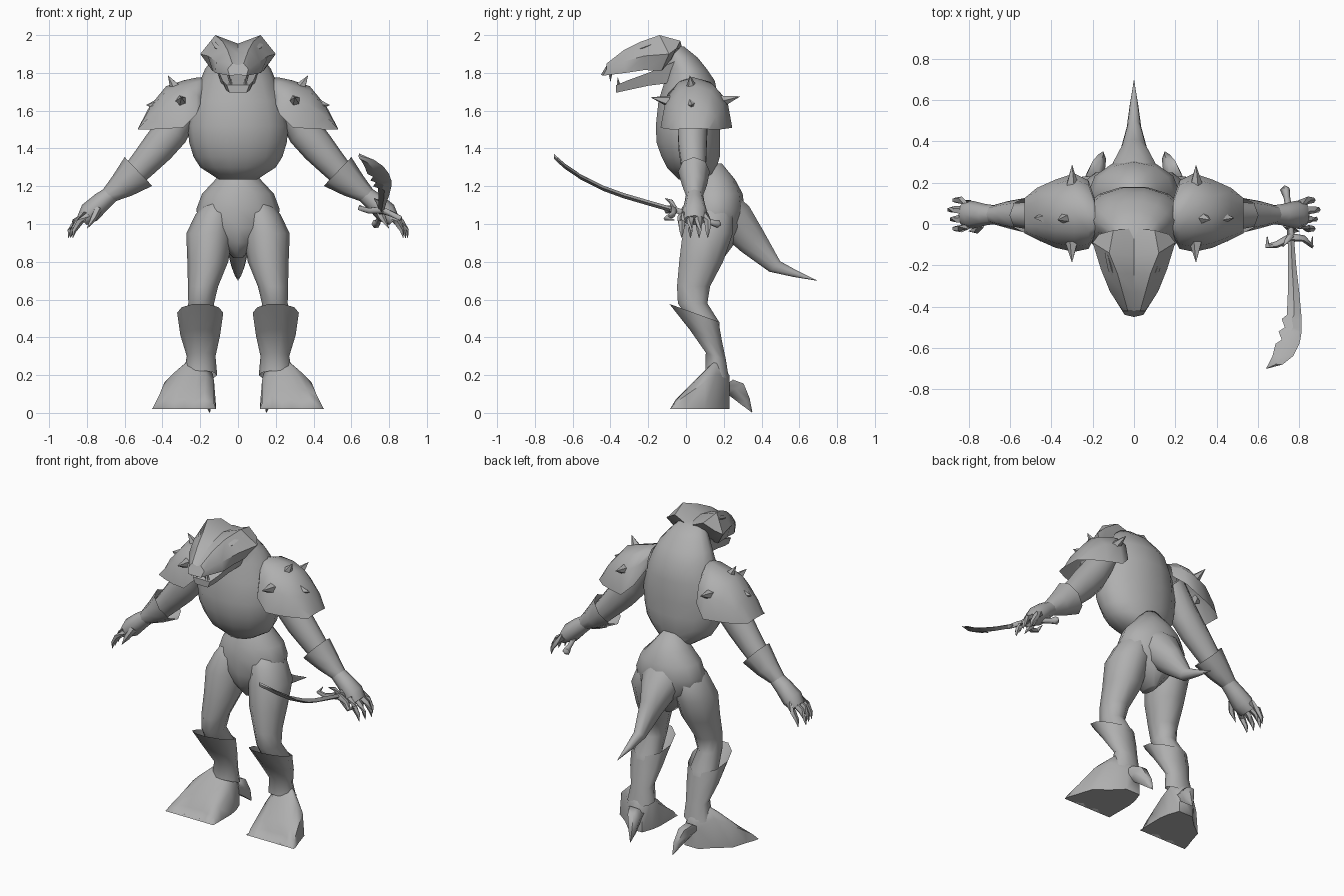
import bpy, bmesh, math
from mathutils import Vector

grey = bpy.data.materials.new("plain_grey")
grey.diffuse_color = (0.43, 0.43, 0.43, 1)


def loft(name, rings, closed=True, caps=True, angle=60):
    """Skin a list of equal-length point rings."""
    bm = bmesh.new()
    rows = [[bm.verts.new(p) for p in r] for r in rings]
    n = len(rows[0])
    for a, b in zip(rows, rows[1:]):
        for i in range(n if closed else n - 1):
            j = (i + 1) % n
            bm.faces.new((a[i], a[j], b[j], b[i]))
    if caps:
        bm.faces.new(rows[0])
        bm.faces.new(rows[-1])
    bmesh.ops.remove_doubles(bm, verts=bm.verts, dist=0.0005)
    bmesh.ops.recalc_face_normals(bm, faces=bm.faces)
    me = bpy.data.meshes.new(name)
    bm.to_mesh(me)
    bm.free()
    me.materials.append(grey)
    ob = bpy.data.objects.new(name, me)
    bpy.context.collection.objects.link(ob)
    bpy.ops.object.select_all(action='DESELECT')
    ob.select_set(True)
    bpy.context.view_layer.objects.active = ob
    bpy.ops.object.shade_smooth_by_angle(angle=math.radians(angle))
    return ob


def oval(c, u, v, n):
    return [Vector(c) + u * math.cos(t) + v * math.sin(t)
            for t in (2 * math.pi * i / n for i in range(n))]


def tube(name, data, s=1, U=(1, 0, 0), V=(0, 1, 0), n=10, caps=True):
    """Rings (x, y, z, half_u, half_v) in a fixed plane; s mirrors x."""
    U, V = Vector((U[0] * s, U[1], U[2])), Vector((V[0] * s, V[1], V[2]))
    return loft(name, [oval((x * s, y, z), U * a, V * b, n)
                       for x, y, z, a, b in data], caps=caps)


def horn(name, pts, s=1, n=6):
    """Round tube along a path of (x, y, z, radius)."""
    P = [Vector((p[0] * s, p[1], p[2])) for p in pts]
    rings = []
    for i, p in enumerate(P):
        d = (P[min(i + 1, len(P) - 1)] - P[max(i - 1, 0)]).normalized()
        ref = Vector((0, 0, 1)) if abs(d.z) < 0.75 else Vector((0, 1, 0))
        u = d.cross(ref).normalized()
        r = max(pts[i][3], 0.001)
        rings.append(oval(p, u * r, d.cross(u) * r, n))
    return loft(name, rings)


# Torso and neck
tube("torso", [(0, .06, 1.235, .10, .10), (0, .03, 1.30, .20, .135),
               (0, .025, 1.355, .235, .158), (0, .012, 1.43, .258, .172),
               (0, .01, 1.52, .268, .174), (0, .015, 1.65, .245, .165),
               (0, .02, 1.76, .20, .135), (0, .005, 1.82, .175, .108),
               (0, -.025, 1.88, .13, .09), (0, -.06, 1.94, .08, .05)], n=14)

# Hips and flattened tail
tube("hips", [(0, .14, 1.32, .05, .05), (0, .15, 1.235, .12, .11),
              (0, .155, 1.16, .19, .145), (0, .155, 1.08, .22, .155),
              (0, .145, .98, .21, .145), (0, .14, .90, .10, .12),
              (0, .14, .82, .025, .06)], n=12)
tube("tail", [(0, .16, 1.1, .16, .12), (0, .26, 1.02, .12, .11),
              (0, .35, .91, .068, .085), (0, .47, .775, .035, .042),
              (0, .58, .735, .02, .022), (0, .695, .70, .001, .001)],
     V=(0, .72, .69), n=10)

# Head: half cross sections from crown groove to palate, mirrored
half = [
    [(0, -.02, 1.93), (.10, -.03, 1.97), (.17, -.05, 1.93), (.12, -.08, 1.87), (0, -.08, 1.86)],
    [(0, -.15, 1.955), (.12, -.14, 2.0), (.20, -.09, 1.90), (.135, -.13, 1.81), (0, -.14, 1.83)],
    [(0, -.24, 1.935), (.08, -.24, 1.965), (.16, -.22, 1.89), (.135, -.22, 1.815), (0, -.22, 1.83)],
    [(0, -.33, 1.90), (.055, -.33, 1.92), (.115, -.33, 1.86), (.12, -.32, 1.80), (0, -.32, 1.815)],
    [(0, -.42, 1.84), (.03, -.42, 1.85), (.055, -.42, 1.82), (.045, -.44, 1.785), (0, -.45, 1.79)]]
loft("head", [h + [(-x, y, z) for x, y, z in h[3:0:-1]] for h in half], angle=35)
loft("lower_jaw", [[(-w, y, t), (w, y, t), (w * .75, y, b), (-w * .75, y, b)]
                   for y, w, b, t in ((-.06, .125, 1.75, 1.86), (-.2, .10, 1.732, 1.80),
                                      (-.31, .083, 1.708, 1.76), (-.37, .06, 1.695, 1.735))])

# Foot outline stations: y, inner x, outer x, top z
foot = [(.23, .15, .25, .2), (.16, .125, .32, .285), (.1, .115, .40, .225),
        (0, .115, .43, .125), (-.055, .115, .45, .07)]
# Pauldron arches: x, top z, bottom z, centre y, half depth
arches = [(.19, 1.775, 1.66, .03, .09), (.22, 1.775, 1.58, .045, .165),
          (.29, 1.76, 1.51, .055, .19), (.38, 1.73, 1.505, .05, .165),
          (.47, 1.62, 1.50, .05, .125), (.53, 1.505, 1.50, .04, .085)]

for s, side in ((1, "left"), (-1, "right")):
    # Teeth and brow ridges
    horn(f"lower_tooth_{side}", [(.04, -.355, 1.73, .011), (.038, -.362, 1.775, 0)], s, 4)
    horn(f"upper_tooth_{side}", [(.05, -.40, 1.80, .011), (.047, -.40, 1.755, 0)], s, 4)
    horn(f"brow_{side}", [(.13, -.14, 1.965, .012), (.11, -.22, 1.935, .016),
                          (.075, -.29, 1.91, .004)], s, 4)

    # Legs, with the calf running down into the foot
    tube(f"leg_{side}", [(.10, .14, 1.14, .06, .08), (.125, .13, 1.05, .10, .125),
                         (.15, .115, .95, .124, .14), (.16, .08, .8, .108, .122),
                         (.185, .04, .67, .08, .092), (.195, .035, .58, .068, .082),
                         (.2, .10, .48, .085, .08), (.2, .135, .37, .08, .05)], s)
    tube(f"greave_{side}", [(.2, .042, .53, .122, .137), (.2, .105, .41, .105, .09),
                            (.195, .158, .30, .076, .056), (.2, .165, .2, .09, .066)],
         s, V=(0, 1, -.36), n=10, caps=False)

    # Foot with three scalloped toes and a heel spur
    rings = []
    for k, (y, xi, xo, zt) in enumerate(foot + [(-.085, .115, .455, .02)]):
        w = xo - xi
        row = [(xi, y, .02)]
        for i in range(7):
            f = i / 6
            dip = .03 * (i in (2, 4)) if k > 3 else 0
            h = 1 - .3 * abs(2 * f - 1) ** 3
            row.append((xi + w * (.04 + .92 * f), y + dip,
                        .02 + (zt - .02) * h - dip * .4 * (k == 4)))
        row.append((xo, y, .02))
        rings.append([(x * s, yy, z) for x, yy, z in row])
    loft(f"foot_{side}", rings)
    tube(f"heel_spur_{side}", [(.2, .2, .14, .05, .07), (.18, .265, .125, .04, .058),
                               (.16, .315, .06, .025, .032), (.15, .35, .003, .002, .002)],
         s, V=(0, .8, .6), n=6)

    # Arm, flared cuff and hand
    U = (.69, 0, .72)
    tube(f"arm_{side}", [(.25, .04, 1.66, .08, .08), (.345, .035, 1.5, .095, .082),
                         (.42, .035, 1.41, .09, .078), (.495, .04, 1.325, .077, .07),
                         (.6, .045, 1.21, .06, .055)], s, U)
    tube(f"cuff_{side}", [(.527, .042, 1.278, .106, .084), (.61, .045, 1.205, .074, .066),
                          (.685, .045, 1.15, .044, .045)], s, U, n=8, caps=False)
    tube(f"hand_{side}", [(.65, .045, 1.175, .042, .042), (.72, .045, 1.12, .052, .052),
                          (.785, .045, 1.06, .058, .068), (.825, .045, 1.02, .035, .06)], s, U, n=8)
    for i in range(4):
        y, dx = -.005 + .034 * i, .012 * (i % 3)
        t = .045 + (y - .045) * 1.35
        horn(f"finger_{side}_{i}", [(.80, y, 1.05, .022), (.84 + dx, t, 1.01, .019),
                                    (.868 + dx, t, .965, .013), (.875 + dx, t, .925, .001)], s, 5)
    horn(f"thumb_{side}", [(.74, .0, 1.08, .022), (.765, -.03, 1.03, .018),
                           (.80, -.035, .975, .001)], s, 5)

    # Shoulder armour and its spikes
    rings = [[(x * s, yc - hy * math.cos(t), zb + (zt - zb) * math.sin(t) ** .85)
              for t in (math.pi * i / 6 for i in range(7))]
             for x, zt, zb, yc, hy in arches]
    loft(f"pauldron_{side}", rings, closed=False, caps=False)
    spikes = [((.30, -.09, 1.65), (.30, -.185, 1.67)), ((.30, .19, 1.65), (.30, .285, 1.675)),
              ((.33, .03, 1.72), (.37, .02, 1.785)), ((.43, .03, 1.63), (.485, .03, 1.63))]
    for i, (a, b) in enumerate(spikes):
        horn(f"spike_{side}_{i}", [(*a, .032), (*b, 0)], s, 5)

# Curved sword: stations y, z, inner x, outer x
blade = [(-.07, 1.075, .745, .775), (-.2, 1.112, .745, .785), (-.33, 1.15, .745, .80),
         (-.44, 1.19, .74, .81), (-.46, 1.2, .715, .812), (-.50, 1.22, .73, .812),
         (-.52, 1.23, .70, .812), (-.56, 1.25, .715, .805), (-.58, 1.265, .685, .80),
         (-.64, 1.305, .67, .77), (-.68, 1.34, .65, .72), (-.70, 1.36, .638, .645)]
loft("sword_blade", [[(a, y, z), ((a + b) / 2, y, z + .014), (b, y, z), ((a + b) / 2, y, z - .014)]
                     for y, z, a, b in blade], angle=30)
horn("sword_grip", [(.76, -.08, 1.08, .018), (.755, .04, 1.045, .016),
                    (.74, .13, 1.01, .016), (.73, .17, 1.0, .024), (.73, .185, .995, .004)])
horn("sword_guard", [(.645, -.06, 1.1, .002), (.645, -.105, 1.085, .014), (.69, -.1, 1.07, .016),
                     (.76, -.065, 1.075, .022), (.82, -.07, 1.05, .016),
                     (.86, -.105, 1.03, .014), (.865, -.06, 1.02, .002)])
horn("guard_prong", [(.76, -.06, 1.08, .016), (.74, -.08, 1.12, .012), (.72, -.11, 1.135, .002)])
